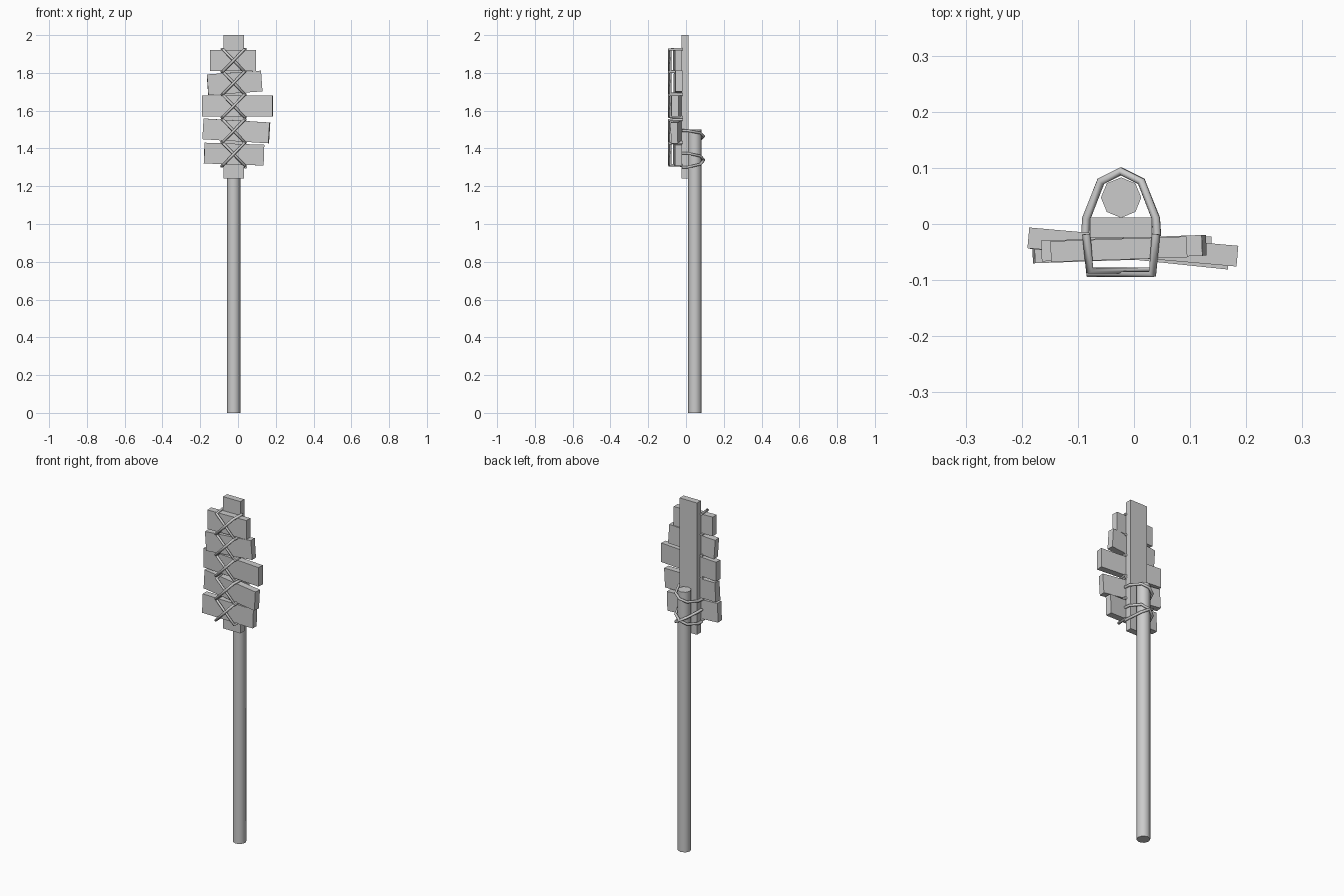
import bpy
from math import radians, pi

if "Cube" in bpy.data.objects:
    bpy.data.objects.remove(bpy.data.objects["Cube"])

CX = -0.023  # shared centre line of pole and board


def box(name, loc, size, rot=(0, 0, 0)):
    bpy.ops.mesh.primitive_cube_add(size=1, location=loc, rotation=[radians(a) for a in rot])
    ob = bpy.context.object
    ob.name = name
    ob.scale = size
    bpy.ops.object.transform_apply(location=False, rotation=False, scale=True)
    return ob


def rope(name, points, radius=0.0075):
    cu = bpy.data.curves.new(name, 'CURVE')
    cu.dimensions = '3D'
    cu.bevel_depth = radius
    cu.bevel_resolution = 1
    cu.use_fill_caps = True
    sp = cu.splines.new('POLY')
    sp.points.add(len(points) - 1)
    for p, co in zip(sp.points, points):
        p.co = (*co, 1)
    ob = bpy.data.objects.new(name, cu)
    bpy.context.collection.objects.link(ob)
    return ob


# Pole
bpy.ops.mesh.primitive_cylinder_add(vertices=8, radius=0.036, depth=1.5, location=(CX, 0.047, 0.75))
pole = bpy.context.object
pole.name = "pole"
bpy.ops.object.shade_smooth_by_angle(angle=radians(50))

# Upright board on the front of the pole
box("spine_board", (CX, -0.006, 1.62), (0.11, 0.036, 0.76))

# Cross planks: centre x, y, z, length, tilt, yaw
planks = [
    (-0.027, -0.045, 1.866, 0.243, 0, 2),
    (-0.018, -0.043, 1.747, 0.287, 4, 2),
    (-0.002, -0.041, 1.625, 0.374, 0, -5),
    (-0.009, -0.044, 1.493, 0.352, -3.5, -6),
    (-0.021, -0.046, 1.370, 0.316, -2, 2),
]
for i, (x, y, z, length, tilt, yaw) in enumerate(planks):
    box(f"cross_plank_{i + 1}", (x, y, z), (length, 0.037, 0.11), (0, -tilt, yaw))

# Crossed lashings over every plank, ends tucked in to the board edges
for i, (_, _, z, _, _, _) in enumerate(planks):
    for s, d in ((1, 0), (-1, 0.006)):
        front = -0.083 - d
        rope(f"plank_lashing_{i + 1}_{'a' if s > 0 else 'b'}", [
            (CX - s * 0.062, -0.018, z + 0.060),
            (CX - s * 0.056, front, z + 0.058),
            (CX + s * 0.056, front, z - 0.058),
            (CX + s * 0.062, -0.018, z - 0.060)])

# Lashings wrapped round the back of the pole: left height, right height
half = [(-0.064, -0.022), (-0.062, 0.010), (-0.036, 0.076)]
profile = half + [(0, 0.094)] + [(-x, y) for x, y in reversed(half)]
for i, (zl, zr) in enumerate([(1.435, 1.495), (1.305, 1.375), (1.375, 1.300)]):
    rope(f"pole_lashing_{i + 1}",
         [(CX + x, y, zl + (zr - zl) * (x + 0.064) / 0.128) for x, y in profile])
